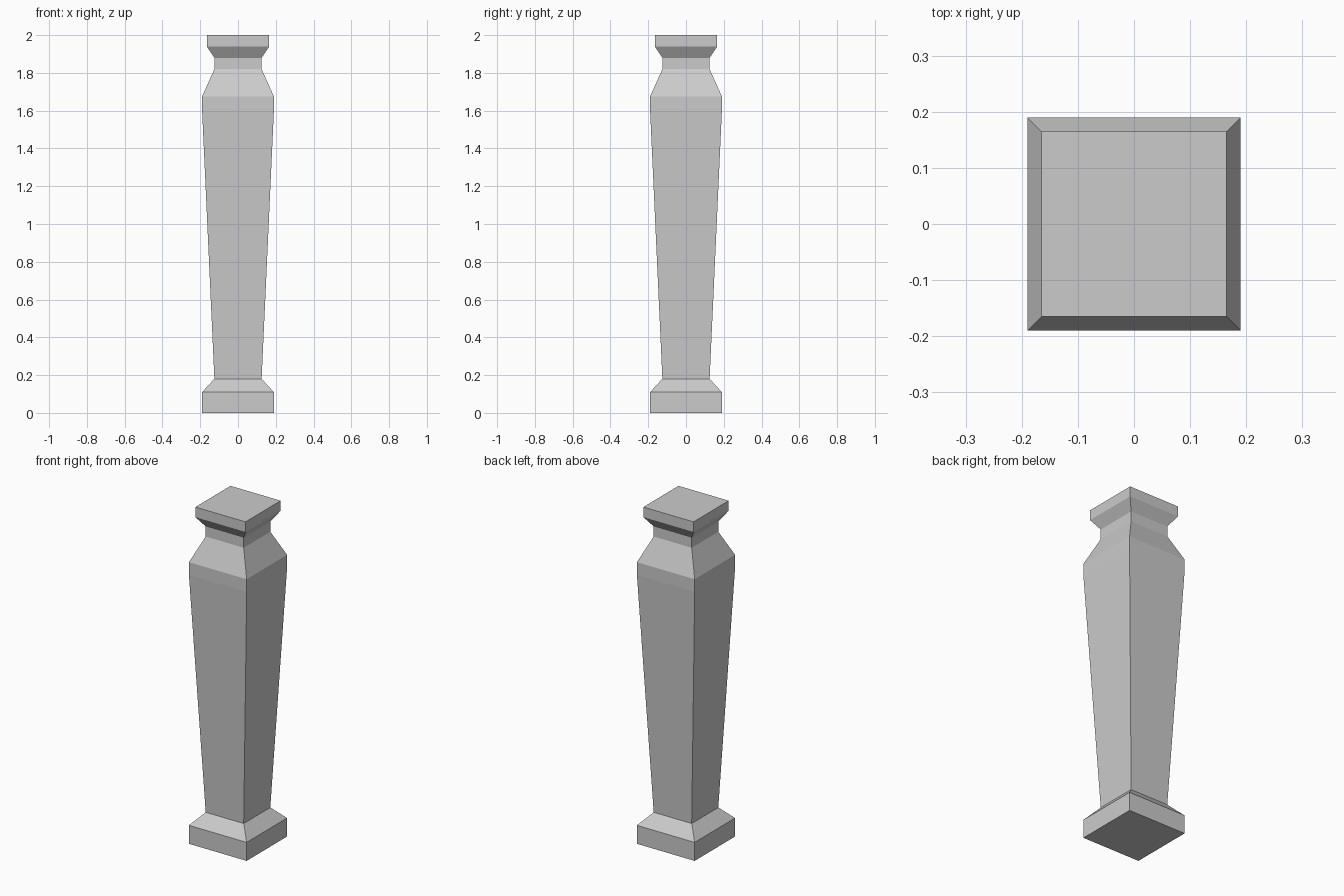
import bpy, bmesh

if "Cube" in bpy.data.objects:
    bpy.data.objects.remove(bpy.data.objects["Cube"])

# Half width and height of each square section, bottom to top
profile = [
    (0.19, 0.0), (0.19, 0.11),        # plinth
    (0.125, 0.18),                    # sloped foot
    (0.19, 1.60), (0.19, 1.675),      # tapered shaft and its upper band
    (0.125, 1.82), (0.125, 1.88),     # shoulder and neck
    (0.165, 1.94), (0.165, 2.0),      # flared cap
]
corners = [(-1, -1), (1, -1), (1, 1), (-1, 1)]

# Loft the square sections into one closed post
bm = bmesh.new()
rings = [[bm.verts.new((sx * r, sy * r, z)) for sx, sy in corners] for r, z in profile]
for low, high in zip(rings, rings[1:]):
    for i in range(4):
        j = (i + 1) % 4
        bm.faces.new((low[i], low[j], high[j], high[i]))
bm.faces.new(rings[0][::-1])
bm.faces.new(rings[-1])

mesh = bpy.data.meshes.new("tapered_post")
bm.to_mesh(mesh)
bm.free()
bpy.context.collection.objects.link(bpy.data.objects.new("tapered_post", mesh))
